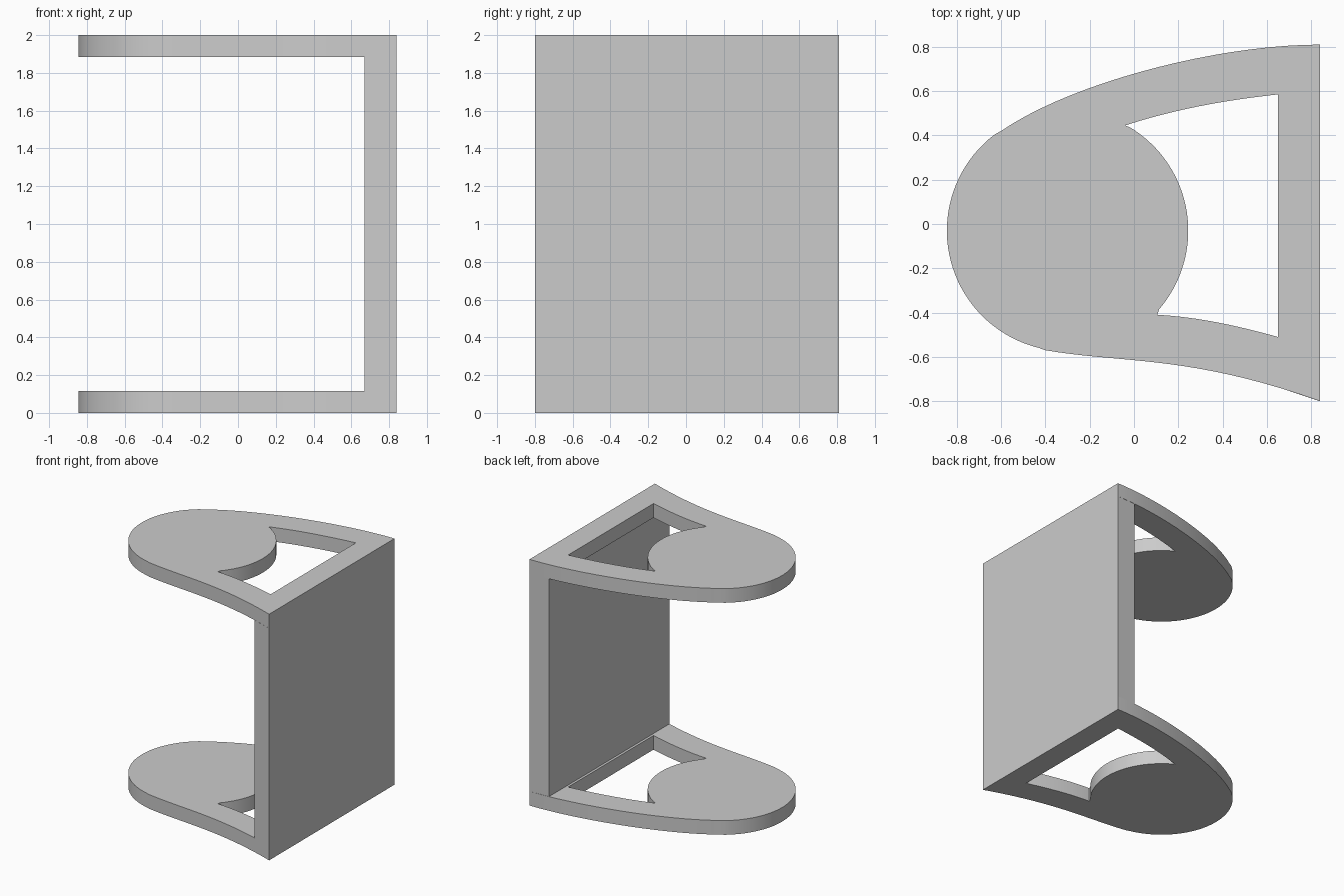
import bpy
import bmesh
from math import cos, sin, atan2
from mathutils import Vector
from mathutils.geometry import interpolate_bezier

cube = bpy.data.objects.get("Cube")
if cube:
    bpy.data.objects.remove(cube, do_unlink=True)

HEIGHT, THICK = 2.0, 0.115
CENTRE, RADIUS = Vector((-0.3, -0.03)), 0.545

grey = bpy.data.materials.new("plain grey")
grey.use_nodes = True
grey.diffuse_color = (0.6, 0.6, 0.6, 1)
grey.node_tree.nodes["Principled BSDF"].inputs["Base Color"].default_value = (0.6, 0.6, 0.6, 1)


def curve(*points, steps=20):
    """Sample a cubic curve given as start, two handles and end."""
    return [p.to_2d() for p in interpolate_bezier(*[Vector((*p, 0)) for p in points], steps)]


def arc(start, end, turn=0.0, steps=40):
    """Arc of the round pad between the directions of two points."""
    a, b = [atan2(p[1] - CENTRE.y, p[0] - CENTRE.x) for p in (start, end)]
    b += turn
    angles = [a + (b - a) * i / steps for i in range(1, steps)]
    return [CENTRE + RADIUS * Vector((cos(t), sin(t))) for t in angles]


def slab(name, loops, z, height):
    """Extrude outlines (the second one is a hole) into a flat slab."""
    bm = bmesh.new()
    for loop in loops:
        verts = [bm.verts.new((p[0], p[1], z)) for p in loop]
        for i, v in enumerate(verts):
            bm.edges.new((verts[i - 1], v))
    bmesh.ops.triangle_fill(bm, edges=bm.edges[:], use_beauty=True)
    top = bmesh.ops.extrude_face_region(bm, geom=bm.faces[:], use_keep_orig=True)
    bmesh.ops.translate(bm, vec=(0, 0, height),
                        verts=[g for g in top["geom"] if isinstance(g, bmesh.types.BMVert)])
    bmesh.ops.recalc_face_normals(bm, faces=bm.faces[:])
    mesh = bpy.data.meshes.new(name)
    bm.to_mesh(mesh)
    bm.free()
    mesh.materials.append(grey)
    obj = bpy.data.objects.new(name, mesh)
    bpy.context.collection.objects.link(obj)
    bpy.ops.object.select_all(action='DESELECT')
    obj.select_set(True)
    bpy.context.view_layer.objects.active = obj
    bpy.ops.object.shade_smooth_by_angle(angle=0.5)
    return obj


# Arm outline: back edge, round pad, front edge
back = curve((0.84, 0.81), (0.38, 0.81), (-0.28, 0.64), (-0.6, 0.42))
front = curve((-0.4, -0.57), (-0.05, -0.63), (0.25, -0.59), (0.84, -0.8))
outline = back + arc(back[-1], front[0], turn=6.28319) + front

# Window between the pad and the wall
hole_back = curve((0.65, 0.585), (0.42, 0.56), (0.19, 0.52), (-0.04, 0.445))
hole_front = curve((0.105, -0.41), (0.29, -0.42), (0.47, -0.46), (0.65, -0.51))
window = hole_back + arc(hole_back[-1], hole_front[0]) + hole_front

# Two matching arms
for name, z in (("lower_arm", 0), ("upper_arm", HEIGHT - THICK)):
    slab(name, [outline, window], z, THICK)

# Upright wall, flush with the arm edges
slab("upright_wall", [[(0.67, -0.744), (0.84, -0.8), (0.84, 0.81), (0.67, 0.802)]],
     THICK, HEIGHT - 2 * THICK)
